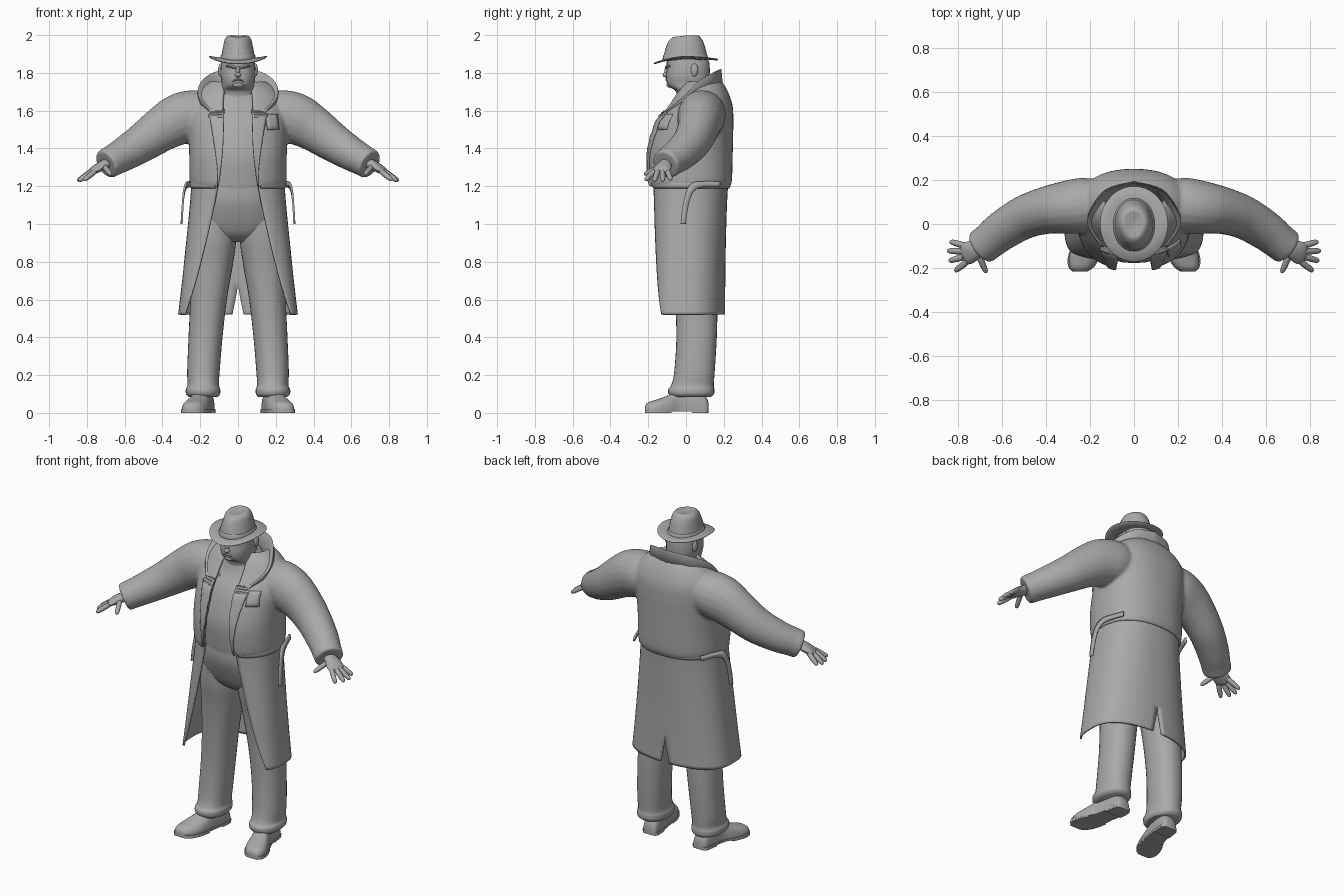
import bpy, bmesh, math
from mathutils import Vector as V

GREY = bpy.data.materials.new("plain grey")
GREY.diffuse_color = (0.4, 0.4, 0.4, 1)


def smooth(rows, k=5):
    """Catmull-Rom interpolation between tuples."""
    out = []
    for i in range(len(rows) - 1):
        p = [rows[min(max(j, 0), len(rows) - 1)] for j in range(i - 1, i + 3)]
        for s in range(k):
            t = s / k
            out.append(tuple(0.5 * (2 * b + (c - a) * t + (2 * a - 5 * b + 4 * c - d) * t * t
                       + (3 * b - a - 3 * c + d) * t ** 3) for a, b, c, d in zip(*p)))
    return out + [tuple(rows[-1])]


def add_grid(bm, rows, closed, caps):
    vs = [[bm.verts.new(p) for p in r] for r in rows]
    n = len(rows[0])
    for a, b in zip(vs, vs[1:]):
        for i in range(n if closed else n - 1):
            j = (i + 1) % n
            bm.faces.new((a[i], a[j], b[j], b[i]))
    if caps:
        bm.faces.new(vs[0])
        bm.faces.new(vs[-1])


def build(name, grids, closed=True, caps=True, mirror=False, solid=0, remesh=0, angle=50):
    bm = bmesh.new()
    for g in grids:
        add_grid(bm, g[0], g[1] if len(g) > 1 else closed, g[2] if len(g) > 2 else caps)
    bmesh.ops.recalc_face_normals(bm, faces=bm.faces)
    me = bpy.data.meshes.new(name)
    bm.to_mesh(me)
    bm.free()
    ob = bpy.data.objects.new(name, me)
    bpy.context.collection.objects.link(ob)
    me.materials.append(GREY)
    bpy.context.view_layer.objects.active = ob
    bpy.ops.object.select_all(action='DESELECT')
    ob.select_set(True)
    bpy.ops.object.shade_smooth_by_angle(angle=math.radians(angle))
    if mirror:
        ob.modifiers.new("mirror", 'MIRROR')
    if solid:
        m = ob.modifiers.new("thickness", 'SOLIDIFY')
        m.thickness, m.offset = solid, 0
    if remesh:
        m = ob.modifiers.new("merge", 'REMESH')
        m.mode, m.voxel_size, m.use_smooth_shade = 'VOXEL', remesh, True
        m = ob.modifiers.new("soften", 'SMOOTH')
        m.factor, m.iterations = 0.5, 6
    return ob


def sgp(v, e):
    return math.copysign(abs(v) ** e, v)


def ring(cx, cy, z, rx, ry, n=2.0, seg=32):
    return [V((cx + rx * sgp(math.cos(a), 2 / n), cy + ry * sgp(math.sin(a), 2 / n), z))
            for a in (2 * math.pi * i / seg for i in range(seg))]


def loft(rows, n=2.0, k=5):
    return [ring(*r, n=n) for r in smooth(rows, k)]


def tube(rows, k=4, seg=20):
    """Rows are x, y, z, radius across, radius up."""
    rows = smooth(rows, k)
    out = []
    for i, r in enumerate(rows):
        t = (V(rows[min(i + 1, len(rows) - 1)][:3]) - V(rows[max(i - 1, 0)][:3])).normalized()
        s = t.cross(V((0, 0, 1))).normalized()
        u = s.cross(t)
        out.append([V(r[:3]) + s * r[3] * math.cos(a) + u * r[4] * math.sin(a)
                    for a in (2 * math.pi * j / seg for j in range(seg))])
    return out


def ball(c, r, seg=14):
    return [ring(c[0], c[1], c[2] + r[2] * math.cos(a), r[0] * math.sin(a), r[1] * math.sin(a), seg=seg)
            for a in (0.08 + (math.pi - 0.16) * i / 10 for i in range(11))]


def half_shell(rows, count=28, back=2.3):
    """Half coat: z, centre y, rx, ry, front squareness, front opening x, slit x."""
    out = []
    for z, cy, rx, ry, nf, ox, slit in rows:
        a0 = -math.acos(min(1, (ox / rx) ** (nf / 2)))
        a1 = math.acos((max(slit, 0) / rx) ** (back / 2))
        r = []
        for i in range(count + 1):
            a = a0 + (a1 - a0) * i / count
            e = 2 / (nf if a < 0 else back)
            r.append(V((rx * abs(math.cos(a)) ** e, cy + ry * sgp(math.sin(a), e), z)))
        if slit <= 0:
            r[-1].x = 0
        out.append(r)
    return out


# Coat top with sleeves, merged into one skin
COAT = smooth([(1.195, .02, .238, .2, 2.4, .105, 0), (1.23, .02, .246, .212, 2.4, .1, 0),
               (1.35, .02, .247, .216, 2.4, .088, 0), (1.45, .03, .25, .208, 2.3, .08, 0),
               (1.55, .05, .255, .19, 2.2, .075, 0), (1.63, .075, .245, .16, 2.1, .075, 0),
               (1.70, .085, .205, .125, 2, .072, 0), (1.75, .09, .13, .09, 2, .068, 0)])
ARM = [(.13, .09, 1.595, .09, .09), (.22, .085, 1.58, .115, .12), (.31, .075, 1.555, .11, .125),
       (.40, .062, 1.505, .097, .11), (.50, .03, 1.435, .088, .094), (.60, -.03, 1.372, .08, .08),
       (.66, -.078, 1.338, .073, .072), (.695, -.105, 1.318, .072, .07)]
build("coat_top", [(half_shell(COAT), False, False), (tube(ARM),)], mirror=True, solid=.022, remesh=.009)


def front(x, z, off=0):
    r = min(COAT, key=lambda q: abs(q[0] - z))
    return V((x, r[1] - r[3] * (1 - min(1, x / r[2]) ** r[4]) ** (1 / r[4]) - off, z))


# Coat skirt with open front and back slit
SKIRT = smooth([(1.21, .02, .242, .198, 2.5, .105, 0), (1.1, .018, .25, .194, 2.7, .125, 0),
                (.9, .016, .27, .19, 3.1, .17, 0), (.69, .016, .292, .187, 3.6, .225, 0),
                (.52, .016, .312, .186, 4, .28, .03)], 6)
build("coat_skirt", [(half_shell([r if r[0] < .67 else r[:6] + (0,) for r in SKIRT]),)],
      closed=False, caps=False, mirror=True, solid=.01)

# Waist belt and hanging belt ends
build("coat_belt", [(half_shell([(z, .02, .246 + d, .205 + d, 2.4, .12, 0)
                                 for z, d in ((1.19, 0), (1.2, .006), (1.215, .006), (1.225, 0))]),)],
      closed=False, caps=False, mirror=True, solid=.008)
upper = smooth([(.225, .18, 1.225), (.262, .08, 1.225), (.275, .03, 1.215), (.287, 0, 1.17),
                (.294, -.02, 1.08), (.298, -.028, 1.0)])
lower = smooth([(.23, .18, 1.197), (.265, .09, 1.195), (.28, .05, 1.18), (.289, .025, 1.14),
                (.295, .008, 1.07), (.299, -.002, 1.0)])
build("belt_ends", [([upper, lower],)], closed=False, caps=False, mirror=True, solid=.01)

# Turned-up collar: inner foot, rim, outer foot
inner = smooth([(0, .13, 1.70), (.08, .11, 1.70), (.115, .05, 1.68), (.1, -.02, 1.64), (.07, -.075, 1.60)])
rim = smooth([(0, .185, 1.815), (.12, .15, 1.80), (.195, .06, 1.745), (.205, -.01, 1.67), (.145, -.1, 1.595)])
outer = smooth([(0, .19, 1.73), (.13, .155, 1.715), (.2, .06, 1.68), (.2, -.02, 1.64), (.14, -.1, 1.59)])
build("collar", [([inner, rim, outer],)], closed=False, caps=False, mirror=True, solid=.012)

# Lapels and breast pocket square
LAPEL = smooth([(1.6, .072, .12), (1.575, .075, .155), (1.54, .075, .145), (1.4, .08, .122),
                (1.28, .092, .108), (1.2, .103, .107)])
build("lapels", [([[front(a + (b - a) * i / 6, z, .016) for i in range(7)] for z, a, b in LAPEL],)],
      closed=False, caps=False, mirror=True, solid=.01)
build("pocket_square", [([[front(.148 + .058 * i / 4 + (1.58 - z) * .1, z, .016 + .002 * (i % 2))
                           for i in range(5)] for z in (1.58, 1.56, 1.54, 1.52, 1.5)],)],
      closed=False, caps=False, solid=.014)

# Shirt, belly and hips
build("shirt", [(loft([(0, .02, 1.16, .215, .18), (0, .02, 1.23, .222, .19), (0, .02, 1.35, .225, .198),
                       (0, .03, 1.45, .225, .188), (0, .05, 1.55, .22, .17), (0, .075, 1.63, .19, .14),
                       (0, .07, 1.70, .12, .11), (0, .06, 1.75, .08, .08)], 2.2),)])
build("trouser_hips", [(loft([(0, .02, 1.2, .222, .184), (0, .02, 1.12, .226, .18), (0, .03, 1.03, .225, .16),
                              (0, .04, .95, .19, .13), (0, .045, .905, .1, .08)], 2.3),)])

# Trouser legs with rolled bottoms
build("trouser_legs", [(loft([(.118, .035, 1.06, .1, .14), (.128, .04, .92, .118, .135),
                              (.14, .05, .78, .112, .124), (.156, .055, .6, .097, .113),
                              (.172, .056, .4, .09, .107), (.183, .045, .22, .086, .107),
                              (.184, .035, .15, .083, .112), (.185, .028, .125, .091, .122),
                              (.185, .028, .1, .09, .12), (.183, .028, .085, .078, .105)], 2.2),)], mirror=True)

# Shoes: length from heel, centre x, half width, height
SHOE = [(.12, .17, .028, .05), (.105, .171, .045, .085), (.05, .175, .05, .125), (-.03, .19, .052, .125),
        (-.09, .21, .064, .095), (-.15, .228, .068, .072), (-.195, .24, .054, .058), (-.216, .246, .03, .04)]


def shoe_row(y, cx, w, h, base=.016):
    return [V((cx + w * sgp(math.cos(a), .8), y, base + (h - base) * max(0, math.sin(a)) ** .8))
            for a in (math.pi * i / 14 for i in range(15))]


build("shoes", [([shoe_row(*r) for r in smooth(SHOE, 4)],)], mirror=True)


def sole(rows, z0, z1, grow):
    edge = [V((cx + w + grow, y, 0)) for y, cx, w, h in rows] + \
           [V((cx - w - grow, y, 0)) for y, cx, w, h in reversed(rows)]
    return [[p + V((0, 0, z)) for p in edge] for z in (z0, z1)]


rows = smooth(SHOE, 4)
build("shoe_soles", [(sole(rows, .008, .02, .005),), (sole(rows[:10], 0, .012, .004),),
                     (sole(rows[15:], 0, .012, .004),)], mirror=True)

# Hands: palm, four fingers and thumb
HAND = [[(.66, -.08, 1.34, .035, .032), (.70, -.108, 1.318, .036, .028), (.735, -.122, 1.3, .048, .024),
         (.765, -.137, 1.282, .05, .018), (.78, -.143, 1.274, .035, .01)]]
for b, t in (((.765, -.1, 1.285), (.838, -.08, 1.235)), ((.775, -.125, 1.28), (.85, -.122, 1.228)),
             ((.775, -.15, 1.278), (.842, -.168, 1.228)), ((.758, -.17, 1.278), (.815, -.215, 1.232)),
             ((.71, -.135, 1.305), (.672, -.222, 1.262))):
    b, t = V(b), V(t)
    HAND.append([(*b.lerp(t, f), r, r) for f, r in ((0, .014), (.4, .0145), (.8, .0125), (.95, .009), (1, .003))])
build("hands", [(tube(h, 3, 12),) for h in HAND], mirror=True)

# Head and neck
build("head", [(loft([(0, .055, 1.64, .1, .1), (0, .045, 1.70, .098, .098), (0, .022, 1.725, .088, .108),
                      (0, .012, 1.745, .086, .113), (0, .01, 1.78, .092, .115), (0, .012, 1.82, .092, .114),
                      (0, .01, 1.86, .088, .112), (0, .005, 1.89, .08, .1)], 2.3),)])
build("nose", [(ball((0, -.105, 1.79), (.017, .02, .014)),), (ball((0, -.1, 1.81), (.01, .015, .028)),)])
build("mouth", [(tube([(-.03, -.095, 1.752, .004, .003), (-.015, -.102, 1.762, .006, .005),
                       (0, -.104, 1.765, .006, .005), (.015, -.102, 1.762, .006, .005),
                       (.03, -.095, 1.752, .004, .003)], 3, 8),), (ball((0, -.085, 1.737), (.032, .02, .015)),)])
build("brows", [(tube([(.012, -.102, 1.826, .008, .007), (.035, -.1, 1.834, .01, .008),
                       (.06, -.085, 1.836, .007, .005)], 3, 8),)], mirror=True)
build("ears", [(ball((.093, .045, 1.815), (.012, .02, .034)),)], mirror=True)

# Hat: drooping brim, crown with a pinched dent, band


def brim(s, dz):
    pts = ring(0, 0, 0, .155 * s, .172 * s, seg=40)
    return [V((p.x, p.y, 1.875 + dz - (.03 * max(0, -p.y / .172) ** 1.5 + .004 * p.y / .172) * s
               + .012 * (p.x / .155) ** 2 * s)) for p in pts]


build("hat_brim", [([brim(.5, .004), brim(.75, .004), brim(.97, .004), brim(1, 0), brim(.97, -.005),
                     brim(.75, -.005), brim(.5, -.005)],)])
crown = loft([(0, -.003, 1.865, .092, .118), (0, -.003, 1.9, .086, .113), (0, -.003, 1.95, .077, .1),
              (0, -.003, 1.98, .069, .086), (0, -.001, 1.997, .052, .066), (0, 0, 1.994, .03, .042),
              (0, 0, 1.988, .008, .015)], 2.1)
for r in crown:
    for p in r:
        if p.y < 0 and p.z > 1.9:  # pinch towards the front
            p.x *= 1 - 2.2 * -p.y * (p.z - 1.9) / .1
            p.z -= .12 * -p.y * (p.z - 1.9) / .1
build("hat_crown", [(crown,)])
build("hat_band", [(loft([(0, -.003, 1.868, .094, .12), (0, -.003, 1.872, .096, .121),
                          (0, -.003, 1.893, .091, .117), (0, -.003, 1.896, .087, .113)], 2.1, 2),)])
